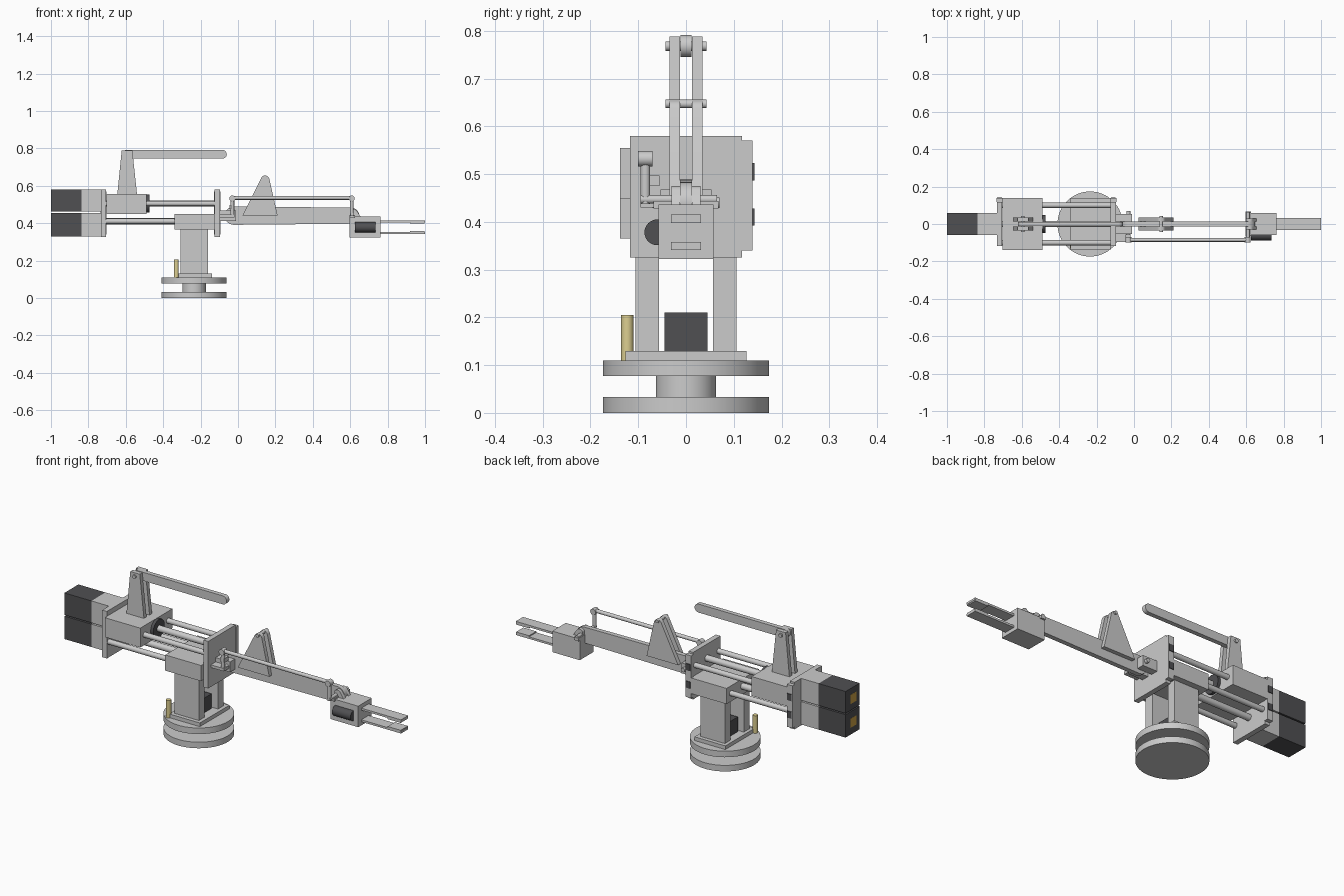
import bpy, bmesh, math
from mathutils import Vector

if "Cube" in bpy.data.objects:
    bpy.data.objects.remove(bpy.data.objects["Cube"])


def material(name, rgb):
    m = bpy.data.materials.new(name)
    m.diffuse_color = (*rgb, 1)
    m.use_nodes = True
    m.node_tree.nodes["Principled BSDF"].inputs["Base Color"].default_value = m.diffuse_color
    return m


DARK = material("dark_casing", (0.08, 0.08, 0.085))
BRASS = material("brass", (0.72, 0.62, 0.28))
ORANGE = material("connector_orange", (0.6, 0.36, 0.06))


def finish(name, bm, mat=None, smooth=False):
    bmesh.ops.recalc_face_normals(bm, faces=bm.faces)
    me = bpy.data.meshes.new(name)
    bm.to_mesh(me)
    bm.free()
    ob = bpy.data.objects.new(name, me)
    bpy.context.collection.objects.link(ob)
    if mat:
        me.materials.append(mat)
    if smooth:
        bpy.ops.object.select_all(action='DESELECT')
        ob.select_set(True)
        bpy.context.view_layer.objects.active = ob
        bpy.ops.object.shade_smooth_by_angle(angle=math.radians(35))
    return ob


def box(name, x, y, z, mat=None):
    bm = bmesh.new()
    bmesh.ops.create_cube(bm, size=1)
    for v in bm.verts:
        v.co = [a[0] + (c + 0.5) * (a[1] - a[0]) for a, c in zip((x, y, z), v.co)]
    return finish(name, bm, mat)


def rod(name, a, b, r, mat=None, n=32):
    a, b = Vector(a), Vector(b)
    bm = bmesh.new()
    bmesh.ops.create_cone(bm, cap_ends=True, segments=n, radius1=r, radius2=r, depth=(b - a).length)
    q = (b - a).to_track_quat('Z', 'Y')
    for v in bm.verts:
        v.co = q @ v.co + (a + b) / 2
    return finish(name, bm, mat, True)


def profile(name, pts, y0, y1):
    """Extrude an x-z outline from y0 to y1."""
    bm = bmesh.new()
    f = bm.faces.new([bm.verts.new((x, y0, z)) for x, z in pts])
    ext = bmesh.ops.extrude_face_region(bm, geom=[f])
    for v in ext["geom"]:
        if isinstance(v, bmesh.types.BMVert):
            v.co.y = y1
    return finish(name, bm, None, True)


def arc(cx, cz, r, a0, a1, n=14):
    angles = [math.radians(a0 + (a1 - a0) * i / n) for i in range(n + 1)]
    return [(cx + r * math.cos(t), cz + r * math.sin(t)) for t in angles]


# turntable
BX = -0.235
rod("base_disc", (BX, 0, 0), (BX, 0, 0.033), 0.174, n=64)
rod("turntable_hub", (BX, 0, 0.033), (BX, 0, 0.077), 0.063, n=48)
rod("turntable_disc", (BX, 0, 0.077), (BX, 0, 0.11), 0.174, n=64)
box("foot_plate", (-0.325, -0.14), (-0.127, 0.127), (0.11, 0.13))
box("turntable_motor", (-0.28, -0.19), (-0.045, 0.045), (0.13, 0.21), DARK)
rod("brass_peg", (-0.33, -0.123, 0.11), (-0.33, -0.123, 0.205), 0.013, BRASS)

# columns and lower bearing block
for s, side in ((-1, "right"), (1, "left")):
    box(side + "_column", (-0.307, -0.16), sorted((s * 0.057, s * 0.106)), (0.13, 0.37))
box("bearing_block", (-0.34, -0.125), (-0.138, 0.138), (0.365, 0.45))

# end plates with clamp strips on the left side
for tag, x0 in (("front", -0.125), ("rear", -0.733)):
    x1 = x0 + 0.028
    box(tag + "_end_plate", (x0, x1), (-0.117, 0.117), (0.325, 0.58))
    box(tag + "_clamp_strip", (x0 - 0.003, x1 + 0.003), (0.117, 0.139), (0.34, 0.57))
    for z in (0.41, 0.505):
        box(tag + "_clamp_nut", (x0 + 0.001, x1 - 0.001), (0.137, 0.143), (z - 0.018, z + 0.018), DARK)

# drive motors with gearboxes, lead screws and guide rods
for tag, z0, z1, zr in (("upper", 0.461, 0.58, 0.505), ("lower", 0.33, 0.454, 0.41)):
    zc = (z0 + z1) / 2
    box(tag + "_motor", (-1, -0.838), (-0.06, 0.06), (z0, z1), DARK)
    box(tag + "_gearbox", (-0.838, -0.733), (-0.06, 0.06), (z0, z1))
    box(tag + "_connector", (-1, -0.996), (-0.03, 0.02), (zc - 0.025, zc + 0.025), ORANGE).location.x = -0.001
    rod(tag + "_lead_screw", (-0.71, 0, zr), (-0.12, 0, zr), 0.017)
    for y in (-0.1, 0.1):
        rod(tag + "_guide_rod", (-0.71, y, zr), (-0.12, y, zr), 0.014)

# sliding carriage
box("carriage", (-0.703, -0.49), (-0.138, 0.138), (0.45, 0.555))
rod("carriage_nut", (-0.49, 0, 0.505), (-0.474, 0, 0.505), 0.049, DARK)

# paired brackets on the carriage and on the arm
mast = [(-0.645, 0.555), (-0.54, 0.555), (-0.565, 0.788), (-0.622, 0.788)]
fin = [(0.023, 0.44), (0.212, 0.44)] + arc(0.145, 0.632, 0.023, 15, 150, 8)
for s, side in ((-1, "right"), (1, "left")):
    y0, y1 = sorted((s * 0.013, s * 0.035))
    profile(side + "_carriage_bracket", mast, y0, y1)
    profile(side + "_arm_bracket", fin, y0, y1)
rod("carriage_bracket_pin", (-0.595, -0.043, 0.768), (-0.595, 0.043, 0.768), 0.01)
rod("arm_bracket_pin", (0.145, -0.043, 0.647), (0.145, 0.043, 0.647), 0.009)

# round-ended push link
profile("push_link", arc(-0.597, 0.768, 0.023, 90, 270) + arc(-0.083, 0.768, 0.023, -90, 90), -0.012, 0.012)

# arm and its shoulder clevis
profile("arm", arc(-0.022, 0.44, 0.049, 90, 270) + arc(0.605, 0.44, 0.043, -90, 90), -0.0125, 0.0125)
for s, side in ((-1, "right"), (1, "left")):
    box(side + "_shoulder_ear", (-0.1, -0.01), sorted((s * 0.013, s * 0.053)), (0.412, 0.468))
rod("shoulder_pin", (-0.03, -0.07, 0.44), (-0.03, 0.07, 0.44), 0.011)

# levelling rod with its end fittings
RY = -0.085
rod("levelling_rod", (-0.03, RY, 0.535), (0.61, RY, 0.535), 0.01)
for tag, x in (("rear", -0.03), ("front", 0.608)):
    rod(tag + "_rod_eye", (x, RY - 0.015, 0.532), (x, RY + 0.015, 0.532), 0.016)
    rod(tag + "_rod_post", (x, RY, 0.437), (x, RY, 0.532), 0.01)
box("rear_rod_bracket", (-0.045, -0.018), (-0.09, -0.055), (0.475, 0.497))
box("rear_rod_foot", (-0.1, -0.018), (-0.095, -0.053), (0.43, 0.445))

# wrist lugs and gripper body
for s, side in ((-1, "right"), (1, "left")):
    y0, y1 = sorted((s * 0.0125, s * 0.03))
    profile(side + "_wrist_lug", [(0.6, 0.435)] + [(0.6, 0.46)] + arc(0.618, 0.455, 0.02, 150, 30, 8) + [(0.655, 0.435)], y0, y1)
rod("wrist_pin", (0.61, -0.095, 0.447), (0.61, 0.065, 0.447), 0.009)
box("wrist_flange", (0.597, 0.625), (-0.068, 0.068), (0.428, 0.444))
box("gripper_body", (0.597, 0.762), (-0.058, 0.058), (0.322, 0.436))
rod("gripper_motor", (0.625, -0.06, 0.378), (0.735, -0.06, 0.378), 0.027, DARK)

# gripper fingers with tip pads
for tag, s in (("upper", 1), ("lower", -1)):
    box(tag + "_finger", (0.755, 1.0), (-0.031, 0.031), sorted((0.378 + s * 0.026, 0.378 + s * 0.037)))
    box(tag + "_finger_pad", (0.92, 0.998), (-0.031, 0.031), sorted((0.378 + s * 0.02, 0.378 + s * 0.027)))
